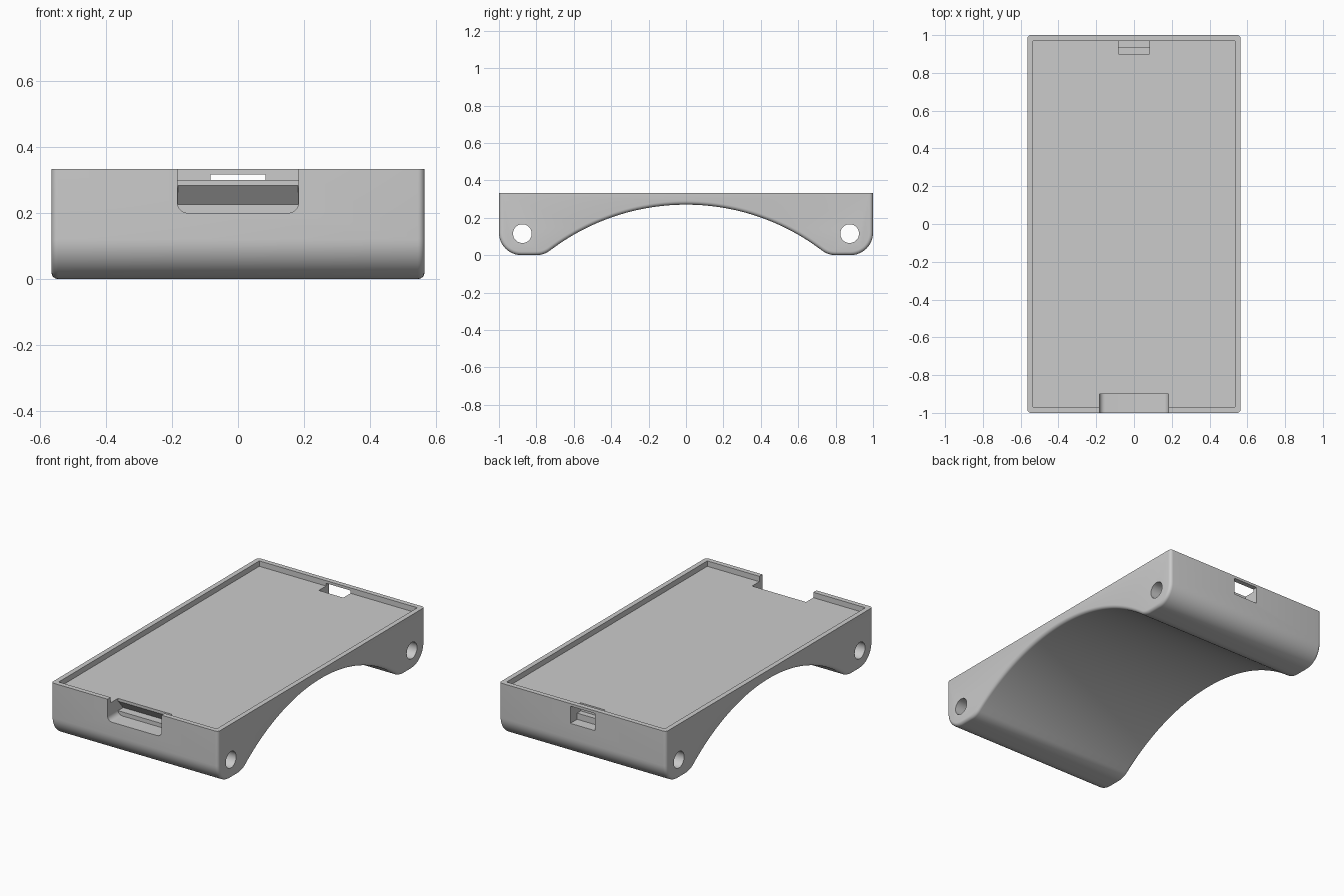
import bpy, bmesh
from math import sin, cos, pi, atan2, hypot
from mathutils import Vector

cube = bpy.data.objects.get("Cube")
if cube:
    bpy.data.objects.remove(cube, do_unlink=True)

HALF_W, HALF_L, TOP, FLOOR = 0.565, 1.0, 0.333, 0.30

grey = bpy.data.materials.new("plain_grey")
grey.use_nodes = True
grey.diffuse_color = (0.6, 0.6, 0.6, 1)
grey.node_tree.nodes["Principled BSDF"].inputs["Base Color"].default_value = (0.6, 0.6, 0.6, 1)


def arc(cx, cy, r, a0, a1, n):
    return [(cx + r * cos(a0 + (a1 - a0) * i / n), cy + r * sin(a0 + (a1 - a0) * i / n))
            for i in range(n + 1)]


def prism(name, outline, axis, lo, hi, rounding=0):
    """Extrude a 2D outline along x (outline is y,z) or along y (outline is x,z)."""
    def place(p, d):
        return Vector((d, p[0], p[1])) if axis == "x" else Vector((p[0], d, p[1]))
    bm = bmesh.new()
    base = bm.faces.new([bm.verts.new(place(p, lo)) for p in outline])
    grown = bmesh.ops.extrude_face_region(bm, geom=[base])["geom"]
    moved = [g for g in grown if isinstance(g, bmesh.types.BMVert)]
    bmesh.ops.translate(bm, verts=moved, vec=place((0, 0), hi - lo))
    bmesh.ops.recalc_face_normals(bm, faces=bm.faces)
    if rounding:
        # round both side outlines, but leave the top rim crisp
        rim = [e for e in bm.edges
               if abs(e.verts[0].co.x - e.verts[1].co.x) < 1e-5
               and min(v.co.z for v in e.verts) < TOP - 1e-4]
        bmesh.ops.bevel(bm, geom=rim, offset=rounding, segments=5, profile=0.5,
                        affect="EDGES", clamp_overlap=False)
    mesh = bpy.data.meshes.new(name)
    bm.to_mesh(mesh)
    bm.free()
    mesh.materials.append(grey)
    obj = bpy.data.objects.new(name, mesh)
    bpy.context.collection.objects.link(obj)
    return obj


def box(name, x, y0, y1, z0, z1):
    return prism(name, [(y0, z0), (y1, z0), (y1, z1), (y0, z1)], "x", -x, x)


# Side outline: arched underside between two rounded feet
ARCH_Z, ARCH_R, FOOT_Y, FOOT_R = -0.93, 1.2, 0.8, 0.12
tilt = atan2(FOOT_R - ARCH_Z, FOOT_Y)
half = arc(0, ARCH_Z, ARCH_R, pi / 2, tilt, 24)
half += arc(FOOT_Y, FOOT_R, FOOT_R, pi + tilt, 1.5 * pi, 8)[1:]
half += arc(HALF_L - FOOT_R, FOOT_R, FOOT_R, -pi / 2, 0, 12)
half.append((HALF_L, TOP))
outline = half + [(-y, z) for y, z in reversed(half[1:])]
body = prism("tray_body", outline, "x", -HALF_W, HALF_W, rounding=0.02)

cutters = [box("tray_recess", 0.535, -0.97, 0.97, FLOOR, 0.5)]

# Strap holes running across both feet
for side in (-1, 1):
    ring = arc(side * 0.875, 0.115, 0.05, 0, 2 * pi, 40)[:-1]
    cutters.append(prism("foot_hole", ring, "x", -0.7, 0.7))

# Front notch with rounded lower corners and an undercut behind it
NOTCH_X, NOTCH_Z, R = 0.183, 0.20, 0.03
notch = arc(-NOTCH_X + R, NOTCH_Z + R, R, pi, 1.5 * pi, 6)
notch += arc(NOTCH_X - R, NOTCH_Z + R, R, 1.5 * pi, 2 * pi, 6)
notch += [(NOTCH_X, 0.5), (-NOTCH_X, 0.5)]
cutters.append(prism("front_notch", notch, "y", -1.1, -0.9))
undercut = [(-0.93, 0.283), (-0.93, 0.225), (-0.85, 0.225), (-0.9, 0.283)]
cutters.append(prism("front_undercut", undercut, "x", -NOTCH_X + 0.001, NOTCH_X - 0.001))

# Rear window with a stepped pocket opening into the tray
step = [(0.9, 0.25), (0.935, 0.25), (0.935, 0.212), (1.1, 0.212), (1.1, 0.317), (0.9, 0.317)]
cutters.append(prism("rear_window", step, "x", -0.083, 0.083))

# Cut everything and drop the cutters
bpy.context.view_layer.objects.active = body
body.select_set(True)
for cutter in cutters:
    cutter.hide_render = True
    mod = body.modifiers.new(cutter.name, "BOOLEAN")
    mod.operation = "DIFFERENCE"
    mod.solver = "EXACT"
    mod.object = cutter
    bpy.ops.object.modifier_apply(modifier=mod.name)
    bpy.data.objects.remove(cutter, do_unlink=True)

bpy.ops.object.shade_smooth_by_angle(angle=pi / 6)
